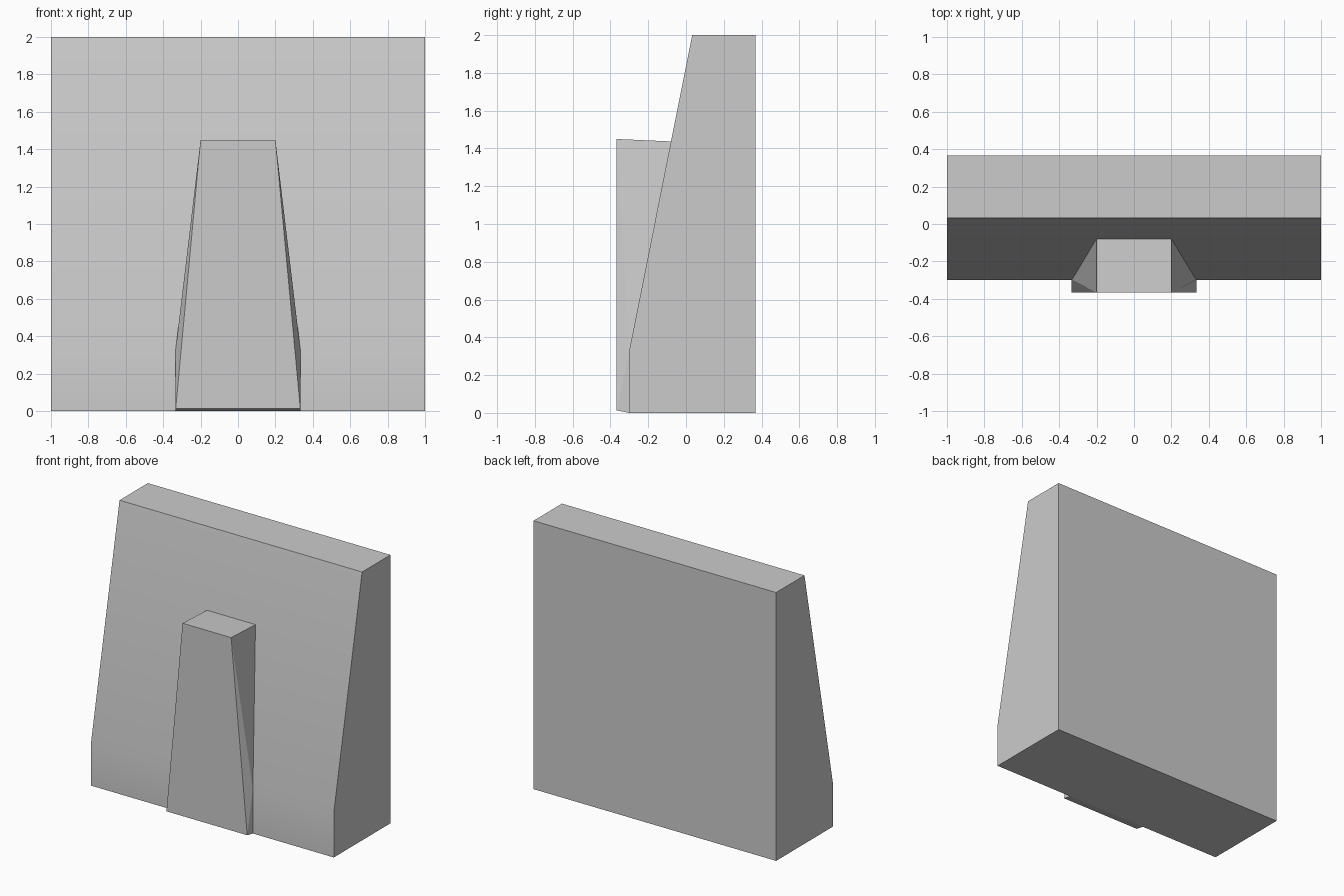
import bpy
import math

if "Cube" in bpy.data.objects:
    bpy.data.objects.remove(bpy.data.objects["Cube"])


def make_object(name, verts, faces):
    mesh = bpy.data.meshes.new(name)
    mesh.from_pydata(verts, [], faces)
    mesh.update()
    obj = bpy.data.objects.new(name, mesh)
    bpy.context.collection.objects.link(obj)
    return obj


# Wall: side profile (y, z) extruded along x, with a battered front
profile = [(-0.30, 0), (0.367, 0), (0.367, 2), (0.033, 2), (-0.30, 0.333)]
n = len(profile)
verts = [(x, y, z) for x in (-1, 1) for y, z in profile]
faces = [(i, i + n, (i + 1) % n + n, (i + 1) % n) for i in range(n)]
faces = [f[::-1] for f in faces]
faces += [tuple(range(n))[::-1], tuple(range(n, 2 * n))]
wall = make_object("wall", verts, [f[::-1] if len(f) == 4 else f for f in faces])

# Soft shading across the bend of the front face
bpy.context.view_layer.objects.active = wall
wall.select_set(True)
bpy.ops.object.shade_smooth_by_angle(angle=math.radians(30))
wall.select_set(False)

# Buttress: half outline mirrored in x, open where it meets the wall
half = [(0.333, -0.367, 0.013),   # front bottom
        (0.20, -0.367, 1.45),     # front top
        (0.333, -0.30, 0.0),      # wall bottom
        (0.333, -0.30, 0.333),    # wall bend
        (0.20, -0.078, 1.437)]    # wall top
verts = half + [(-x, y, z) for x, y, z in half]
side = [(0, 2, 3), (0, 3, 1), (1, 3, 4)]
faces = side + [tuple(i + 5 for i in reversed(f)) for f in side]
faces += [(5, 0, 1, 6), (6, 1, 4, 9), (7, 2, 0, 5)]
make_object("buttress", verts, faces)
